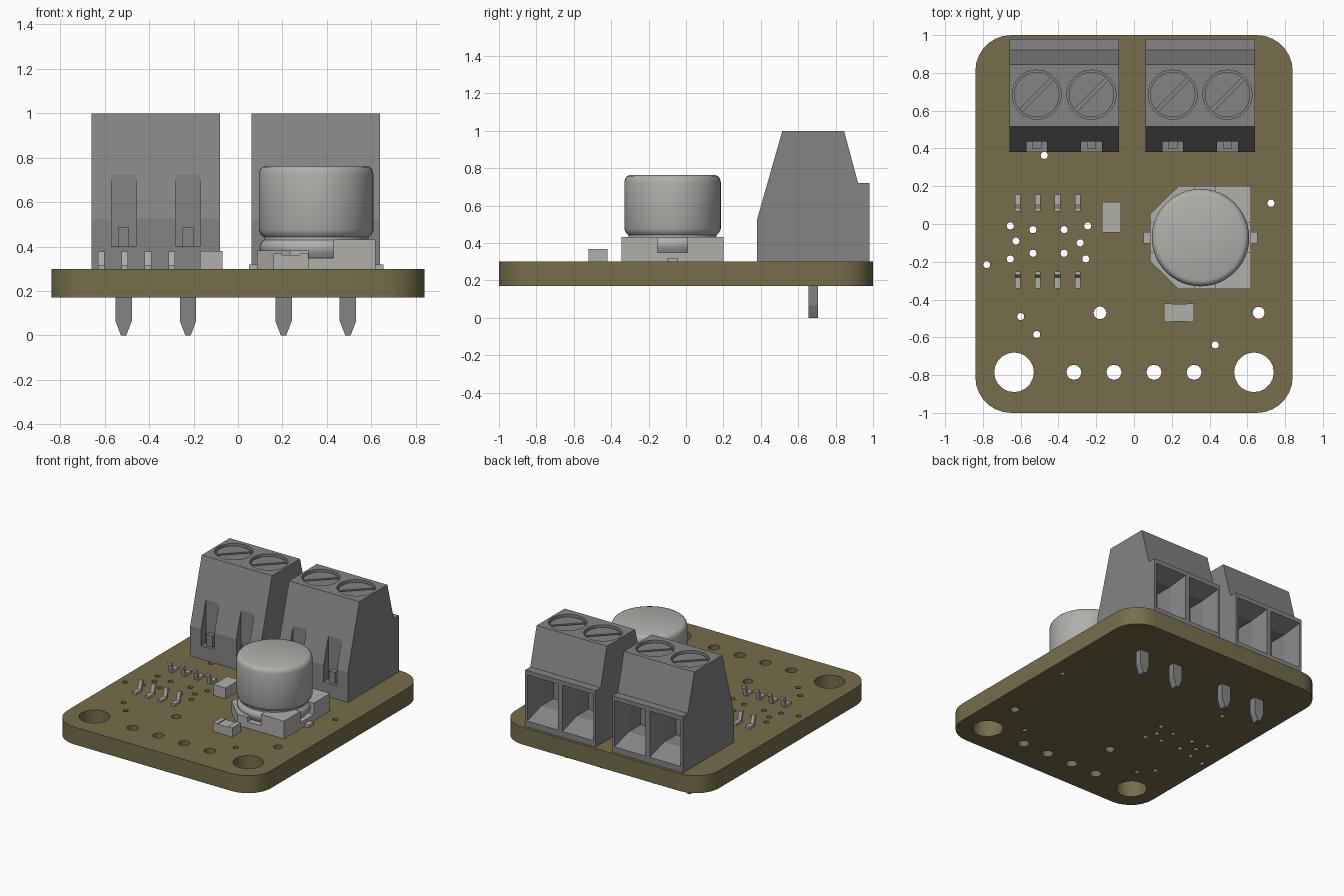
import bpy
import bmesh
from math import pi, cos, sin, radians

default = bpy.data.objects.get("Cube")
if default:
    bpy.data.objects.remove(default)


def material(name, rgb):
    mat = bpy.data.materials.new(name)
    mat.use_nodes = True
    mat.diffuse_color = (*rgb, 1)
    mat.node_tree.nodes["Principled BSDF"].inputs["Base Color"].default_value = (*rgb, 1)
    return mat


OLIVE = material("olive board", (0.18, 0.155, 0.07))
GREY = material("mid grey plastic", (0.23, 0.23, 0.23))
PALE = material("pale grey metal", (0.44, 0.43, 0.41))


# Rings of points: every solid is a loft through two or more rings
def rect(cx, cy, hx, hy, z):
    return [(cx + sx * hx, cy + sy * hy, z)
            for sx, sy in ((-1, -1), (1, -1), (1, 1), (-1, 1))]


def circle(cx, cy, r, z, n=32, start=0.0, sweep=2 * pi):
    steps = n if sweep > 6 else n - 1
    return [(cx + r * cos(start + sweep * i / steps),
             cy + r * sin(start + sweep * i / steps), z) for i in range(n)]


def box(x0, x1, y0, y1, z0, z1):
    cx, cy, hx, hy = (x0 + x1) / 2, (y0 + y1) / 2, (x1 - x0) / 2, (y1 - y0) / 2
    return [rect(cx, cy, hx, hy, z0), rect(cx, cy, hx, hy, z1)]


def slab(outline, z0, z1):
    return [[(x, y, z) for x, y in outline] for z in (z0, z1)]


def side_prism(profile, x0, x1):
    return [[(x, y, z) for y, z in profile] for x in (x0, x1)]


def part(name, lofts, mat, smooth=False):
    bm = bmesh.new()
    for rings in lofts:
        loops = [[bm.verts.new(p) for p in ring] for ring in rings]
        n = len(loops[0])
        for a, b in zip(loops, loops[1:]):
            for i in range(n):
                j = (i + 1) % n
                bm.faces.new((a[i], a[j], b[j], b[i]))
        bm.faces.new(loops[0][::-1])
        bm.faces.new(loops[-1])
    bmesh.ops.recalc_face_normals(bm, faces=bm.faces)
    mesh = bpy.data.meshes.new(name)
    bm.to_mesh(mesh)
    bm.free()
    mesh.materials.append(mat)
    obj = bpy.data.objects.new(name, mesh)
    bpy.context.collection.objects.link(obj)
    if smooth:
        activate(obj)
        bpy.ops.object.shade_smooth_by_angle(angle=radians(30))
    return obj


def activate(obj):
    bpy.ops.object.select_all(action='DESELECT')
    obj.select_set(True)
    bpy.context.view_layer.objects.active = obj


# Circuit board: rounded outline with drilled holes, as a filled flat curve
W, H, R = 0.84, 1.0, 0.19
BOTTOM, TOP = 0.17, 0.30
outline = []
for k, (sx, sy) in enumerate(((1, 1), (-1, 1), (-1, -1), (1, -1))):
    outline += circle(sx * (W - R), sy * (H - R), R, 0, 8, k * pi / 2, pi / 2)

holes = [(x, -0.785, 0.105) for x in (-0.635, 0.635)]
holes += [(x, -0.785, 0.04) for x in (-0.318, -0.106, 0.106, 0.318)]
holes += [(-0.18, -0.47, 0.034), (0.66, -0.47, 0.032)]
vias = [(0.43, -0.64), (-0.6, -0.49), (-0.515, -0.585), (-0.78, -0.215),
        (0.725, 0.11), (-0.475, 0.363), (-0.655, -0.01), (-0.535, -0.03),
        (-0.37, -0.03), (-0.245, -0.01), (-0.625, -0.09), (-0.285, -0.1),
        (-0.655, -0.185), (-0.535, -0.155), (-0.37, -0.155), (-0.255, -0.185)]
holes += [(x, y, 0.019) for x, y in vias]

curve = bpy.data.curves.new("circuit_board", 'CURVE')
curve.dimensions = '2D'
curve.fill_mode = 'BOTH'
curve.extrude = (TOP - BOTTOM) / 2
for loop in [outline] + [circle(x, y, r, 0, 20 if r > 0.1 else 12) for x, y, r in holes]:
    spline = curve.splines.new('POLY')
    spline.points.add(len(loop) - 1)
    for point, co in zip(spline.points, loop):
        point.co = (*co, 1)
    spline.use_cyclic_u = True
curve.materials.append(OLIVE)
board = bpy.data.objects.new("circuit_board", curve)
board.location.z = (TOP + BOTTOM) / 2
bpy.context.collection.objects.link(board)
activate(board)
bpy.ops.object.convert(target='MESH')

# Screw terminal blocks
BLOCK = [(0.38, 0.3), (0.38, 0.525), (0.515, 1.0), (0.845, 1.0),
         (0.92, 0.72), (0.98, 0.72), (0.98, 0.3)]
SCREW_Y = 0.685


def wire_entry(x):
    # Funnel narrowing into a straight shaft
    rings = []
    for y, hx, z0, z1 in ((1.01, 0.135, 0.325, 0.7), (0.86, 0.095, 0.42, 0.64),
                          (0.72, 0.095, 0.42, 0.64)):
        rings.append([(x - hx, y, z0), (x + hx, y, z0), (x + hx, y, z1), (x - hx, y, z1)])
    return rings


for side, cx in (("right", -0.37), ("left", 0.35)):
    cells = (cx - 0.145, cx + 0.145)
    body = part(side + "_terminal_block", [side_prism(BLOCK, cx - 0.29, cx + 0.29)], GREY)
    cuts = []
    for x in cells:
        cuts.append([circle(x, SCREW_Y, 0.13, z) for z in (0.94, 1.05)])
        cuts.append(box(x - 0.055, x + 0.055, 0.3, 0.436, 0.4, 0.8))
        cuts.append(wire_entry(x))
    cutter = part(side + "_block_cutter", cuts, GREY)
    cutter.hide_render = True
    mod = body.modifiers.new("openings", 'BOOLEAN')
    mod.operation = 'DIFFERENCE'
    mod.solver = 'EXACT'
    mod.object = cutter
    activate(body)
    bpy.ops.object.modifier_apply(modifier=mod.name)
    bpy.data.objects.remove(cutter)

    screws, clips, pins = [], [], []
    for x in cells:
        # Screw head: a disc with two raised halves either side of the slot
        screws.append([circle(x, SCREW_Y, 0.12, z) for z in (0.935, 0.96)])
        for start in (radians(50), radians(230)):
            screws.append([circle(x, SCREW_Y, 0.12, z, 16, start, radians(170))
                           for z in (0.955, 0.985)])
        clips.append(box(x - 0.025, x + 0.025, 0.4, 0.445, 0.395, 0.485))
        pins.append([rect(x, 0.68, hx, 0.025, z)
                     for hx, z in ((0.012, 0), (0.037, 0.065), (0.037, 0.31))])
    part(side + "_terminal_screws", screws, GREY)
    part(side + "_terminal_clips", clips, GREY)
    part(side + "_solder_pins", pins, GREY)

# Round capacitor can with a pinched neck
CX, CY = 0.352, -0.072
CAN = [(0.235, 0.35), (0.25, 0.375), (0.255, 0.395), (0.25, 0.415), (0.236, 0.43),
       (0.236, 0.442), (0.25, 0.455), (0.258, 0.475), (0.258, 0.725), (0.253, 0.745),
       (0.243, 0.757), (0.228, 0.763)]
part("capacitor_can", [[circle(CX, CY, r, z, 48) for r, z in CAN]], PALE, smooth=True)

# Capacitor base: chamfered plate, tall posts on one side, low ones on the other
X0, X1, HY = 0.085, 0.62, 0.272
plate = [(X0, CY - 0.125), (X0 + 0.15, CY - HY), (X1, CY - HY),
         (X1, CY + HY), (X0 + 0.15, CY + HY), (X0, CY + 0.125)]
base = [slab(plate, TOP, 0.348)]
for s in (-1, 1):
    base.append(slab([(0.43, CY + s * HY), (X1, CY + s * HY),
                      (X1, CY + s * 0.08), (0.43, CY + s * 0.08)], 0.34, 0.432))
    base.append(slab([(X0, CY + s * 0.08), (X0, CY + s * 0.125), (X0 + 0.15, CY + s * HY),
                      (0.32, CY + s * HY), (0.32, CY + s * 0.08)], 0.34, 0.382))
part("capacitor_base", base, PALE)
part("capacitor_leads", [box(0.05, 0.655, CY - 0.03, CY + 0.03, TOP, 0.32)], PALE)

# Small chip parts
part("tall_chip", [box(-0.17, -0.07, -0.045, 0.117, TOP, 0.38)], PALE)
part("flat_chip_body", [box(0.19, 0.285, -0.517, -0.423, TOP, 0.362)], PALE)
part("flat_chip_ends", [box(0.16, 0.195, -0.52, -0.42, TOP, 0.368),
                        box(0.28, 0.317, -0.52, -0.42, TOP, 0.368)], PALE)

# Gull-wing leads: foot outward, step up towards the middle, mirrored in y
LEAD = [(0.125, 0.3), (0.125, 0.318), (0.068, 0.318), (0.053, 0.378),
        (0.035, 0.378), (0.035, 0.36), (0.042, 0.36), (0.058, 0.3)]
leads = []
for x in (-0.615, -0.51, -0.405, -0.298):
    for s, offset in ((1, 0.032), (-1, -0.216)):
        leads.append(side_prism([(offset + s * y, z) for y, z in LEAD], x - 0.015, x + 0.015))
part("gull_wing_leads", leads, PALE)
